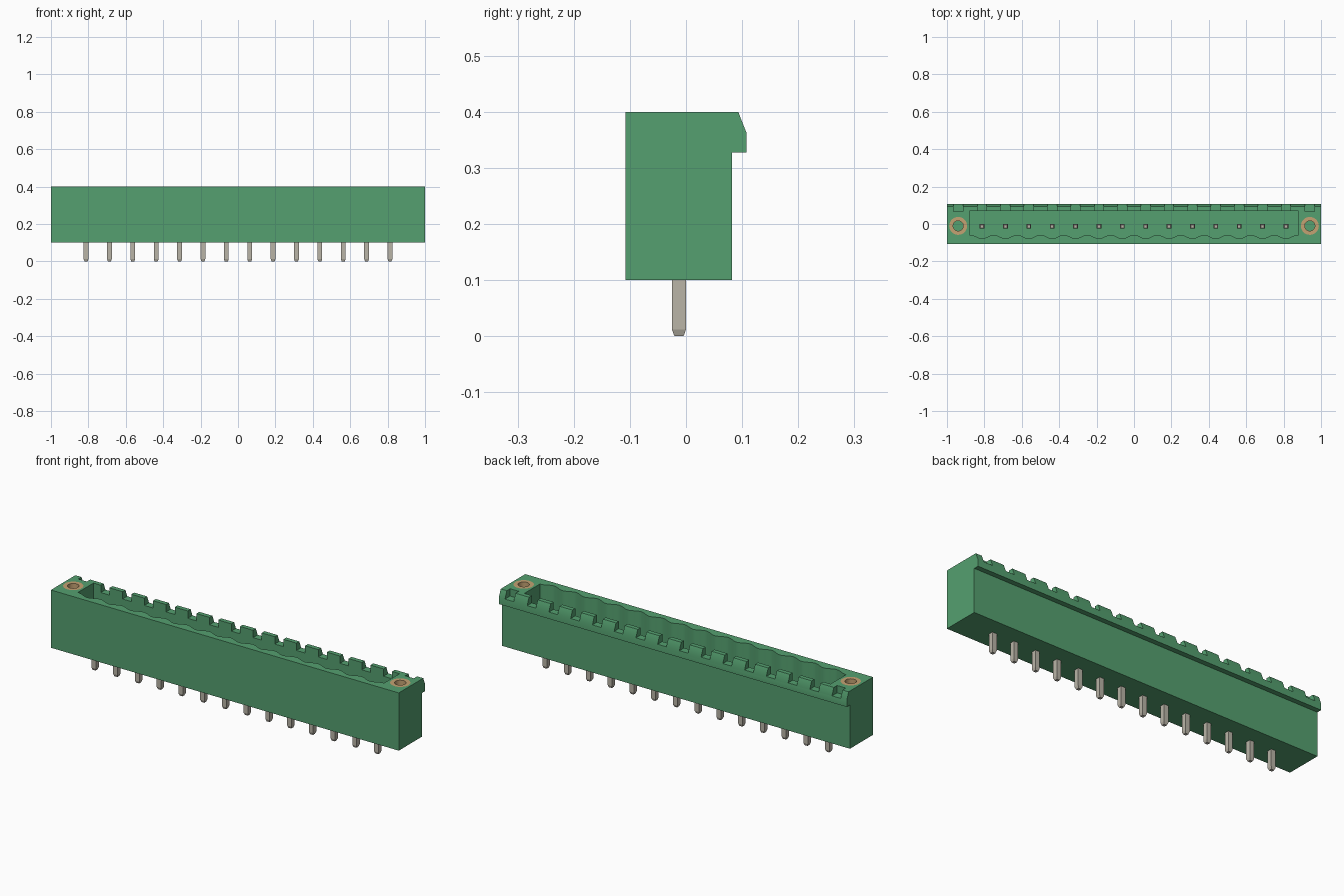
import bpy, bmesh, math
from mathutils import Matrix

if "Cube" in bpy.data.objects:
    bpy.data.objects.remove(bpy.data.objects["Cube"])

PINS = 14
PITCH = 0.125
PIN_X = [(i - (PINS - 1) / 2) * PITCH for i in range(PINS)]
FLANGE_X = 0.94
PIN_Y = -0.0125


def material(name, rgb):
    m = bpy.data.materials.new(name)
    m.use_nodes = True
    m.diffuse_color = (*rgb, 1)
    m.node_tree.nodes["Principled BSDF"].inputs["Base Color"].default_value = (*rgb, 1)
    return m


GREEN = material("green plastic", (0.09, 0.35, 0.16))
BRASS = material("brass", (0.55, 0.36, 0.17))
TIN = material("tinned metal", (0.49, 0.46, 0.39))


def make_object(name, bm, mat):
    bmesh.ops.recalc_face_normals(bm, faces=bm.faces[:])
    mesh = bpy.data.meshes.new(name)
    bm.to_mesh(mesh)
    bm.free()
    mesh.materials.append(mat)
    ob = bpy.data.objects.new(name, mesh)
    bpy.context.collection.objects.link(ob)
    return ob


def prism(bm, points, offset):
    """Extrude a closed outline by an offset vector."""
    face = bm.faces.new([bm.verts.new(p) for p in points])
    new = bmesh.ops.extrude_face_region(bm, geom=[face])["geom"]
    bmesh.ops.translate(bm, vec=offset, verts=[v for v in new if isinstance(v, bmesh.types.BMVert)])


def box(bm, x0, x1, y0, y1, z0, z1):
    prism(bm, [(x0, y0, z0), (x1, y0, z0), (x1, y1, z0), (x0, y1, z0)], (0, 0, z1 - z0))


def smooth(ob):
    bpy.ops.object.select_all(action="DESELECT")
    ob.select_set(True)
    bpy.context.view_layer.objects.active = ob
    bpy.ops.object.shade_smooth_by_angle(angle=math.radians(30))


# Housing: side profile with overhanging rear lip
profile = [(-0.108, 0.1), (0.082, 0.1), (0.082, 0.327), (0.108, 0.327),
           (0.108, 0.362), (0.093, 0.4), (-0.108, 0.4)]
bm = bmesh.new()
prism(bm, [(-1, y, z) for y, z in profile], (2, 0, 0))
housing = make_object("housing", bm, GREEN)

# Pocket with a scalloped front wall
steps = PINS * 12
half = PINS * PITCH / 2
outline = [(0.88, 0.07, 0.17), (-0.88, 0.07, 0.17), (-0.88, -0.058, 0.17)]
for i in range(steps + 1):
    x = -half + 2 * half * i / steps
    outline.append((x, -0.068 + 0.010 * math.cos(2 * math.pi * (x + half) / PITCH), 0.17))
outline.append((0.88, -0.058, 0.17))
bm = bmesh.new()
prism(bm, outline, (0, 0, 0.3))
pocket = make_object("pocket_cutter", bm, GREEN)

# Notches in the rear wall, at every pin and both flanges
bm = bmesh.new()
for x in PIN_X + [-FLANGE_X, FLANGE_X]:
    box(bm, x - 0.025, x + 0.025, 0.066, 0.13, 0.362, 0.45)
notches = make_object("notch_cutter", bm, GREEN)

# Flange holes
bm = bmesh.new()
for x in (-FLANGE_X, FLANGE_X):
    bmesh.ops.create_cone(bm, cap_ends=True, segments=32, radius1=0.048, radius2=0.048,
                          depth=0.3, matrix=Matrix.Translation((x, -0.01, 0.35)))
holes = make_object("hole_cutter", bm, GREEN)

cutters = [pocket, notches, holes]
for c in cutters:
    c.hide_render = True
    mod = housing.modifiers.new(c.name, "BOOLEAN")
    mod.operation = "DIFFERENCE"
    mod.solver = "EXACT"
    mod.object = c
bpy.context.view_layer.update()
graph = bpy.context.evaluated_depsgraph_get()
result = bpy.data.meshes.new_from_object(housing.evaluated_get(graph))
housing.modifiers.clear()
housing.data = result
for c in cutters:
    bpy.data.objects.remove(c)
smooth(housing)

# Threaded inserts: brass sleeves flush with the top
for side, sx in (("left", 1), ("right", -1)):
    bm = bmesh.new()
    rings = []
    for r, z in ((0.048, 0.2), (0.048, 0.4), (0.027, 0.4), (0.027, 0.2)):
        rings.append([bm.verts.new((sx * FLANGE_X + r * math.cos(a), -0.01 + r * math.sin(a), z))
                      for a in (2 * math.pi * k / 32 for k in range(32))])
    for j in range(4):
        a, b = rings[j], rings[(j + 1) % 4]
        for k in range(32):
            n = (k + 1) % 32
            bm.faces.new((a[k], a[n], b[n], b[k]))
    smooth(make_object(side + "_insert", bm, BRASS))

# Square pins with tapered ends
for i, x in enumerate(PIN_X):
    bm = bmesh.new()
    box(bm, x - 0.0125, x + 0.0125, PIN_Y - 0.0125, PIN_Y + 0.0125, 0.012, 0.32)
    for z, end in ((0.012, 0), (0.32, 0.335)):
        cap = next(f for f in bm.faces if all(abs(v.co.z - z) < 1e-4 for v in f.verts))
        new = bmesh.ops.extrude_discrete_faces(bm, faces=[cap])["faces"][0]
        for v in new.verts:
            v.co = (x + (v.co.x - x) * 0.65, PIN_Y + (v.co.y - PIN_Y) * 0.65, end)
    make_object("pin_%d" % (i + 1), bm, TIN)
